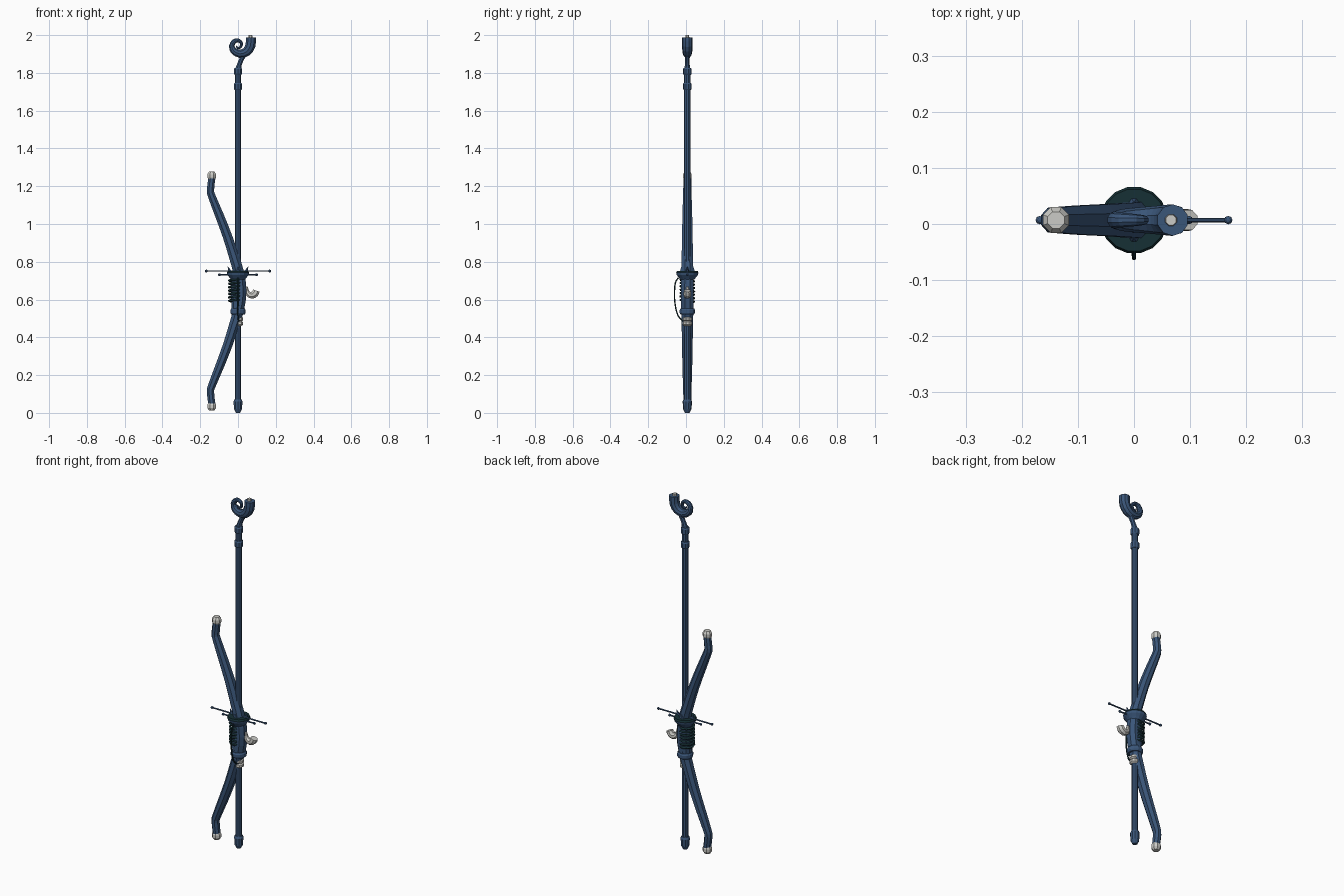
import bpy, bmesh, math
from mathutils import Vector

if "Cube" in bpy.data.objects:
    bpy.data.objects.remove(bpy.data.objects["Cube"])

Y0 = 0.007  # depth of the main axis


def material(name, rgb):
    m = bpy.data.materials.new(name)
    m.diffuse_color = (*rgb, 1)
    m.use_nodes = True
    m.node_tree.nodes["Principled BSDF"].inputs["Base Color"].default_value = m.diffuse_color
    return m


BLUE = material("navy blue", (0.042, 0.092, 0.19))
TEAL = material("dark teal", (0.008, 0.03, 0.036))
BONE = material("bone white", (0.60, 0.60, 0.57))


def finish(bm, name, mats, rule=None):
    bmesh.ops.recalc_face_normals(bm, faces=bm.faces)
    bm.normal_update()
    me = bpy.data.meshes.new(name)
    for m in mats:
        me.materials.append(m)
    if rule:
        for f in bm.faces:
            f.material_index = rule(f)
    bm.to_mesh(me)
    bm.free()
    ob = bpy.data.objects.new(name, me)
    bpy.context.collection.objects.link(ob)
    return ob


def smooth_path(pts, steps):
    """Catmull-Rom through tuples (coordinates and radius together)."""
    p = [pts[0]] + list(pts) + [pts[-1]]
    out = []
    for i in range(1, len(p) - 2):
        for s in range(steps):
            t = s / steps
            out.append(tuple(0.5 * (2 * b + (c - a) * t + (2 * a - 5 * b + 4 * c - d) * t * t
                                    + (3 * b - a - 3 * c + d) * t ** 3)
                             for a, b, c, d in zip(*p[i - 1:i + 3])))
    return out + [tuple(pts[-1])]


def sweep(name, pts, mat, sides=8, steps=1, side=(0, 1, 0), wide=1.0):
    """Tube through (x, y, z, radius) points lying in a plane with normal 'side'."""
    pts = smooth_path(pts, steps)
    b = Vector(side)
    bm = bmesh.new()
    rings = []
    for i, q in enumerate(pts):
        tan = Vector(pts[min(i + 1, len(pts) - 1)][:3]) - Vector(pts[max(i - 1, 0)][:3])
        n = b.cross(tan.normalized())
        rings.append([bm.verts.new(Vector(q[:3]) + q[3] * (
            n * math.cos(a) + b * math.sin(a) * wide))
            for a in (math.tau * (k + 0.5) / sides for k in range(sides))])
    for r, s in zip(rings, rings[1:]):
        for k in range(sides):
            bm.faces.new((r[k], r[k - 1], s[k - 1], s[k]))
    bm.faces.new(rings[0])
    bm.faces.new(rings[-1])
    return finish(bm, name, [mat])


def turned(name, prof, mat, x=0, sides=10):
    """Vertical turned part from (radius, z) pairs."""
    return sweep(name, [(x, Y0, z, r) for r, z in prof], mat, sides)


def ball(name, loc, r, mat):
    bm = bmesh.new()
    bmesh.ops.create_uvsphere(bm, u_segments=8, v_segments=6, radius=r)
    bmesh.ops.translate(bm, vec=loc, verts=bm.verts)
    return finish(bm, name, [mat])


# Staff with foot cap and collars
turned("staff", [(0.017, 0.05), (0.017, 1.82)], BLUE)
turned("foot_cap", [(0.012, 0.0), (0.022, 0.02), (0.025, 0.06), (0.02, 0.072)], BLUE)
for i, z in enumerate((1.71, 1.79)):
    turned(f"collar_{i}", [(0.019, z), (0.023, z + 0.006), (0.023, z + 0.03), (0.019, z + 0.037)], BLUE)

# Neck and curled horn on top
sweep("horn_neck", [(0, Y0, 1.81, 0.019), (0.006, Y0, 1.84, 0.014),
                    (0.018, Y0, 1.87, 0.013), (0.032, Y0, 1.9, 0.016)], BLUE, 8, 2)
horn = [(0.069, 1.988, 0.026), (0.066, 1.945, 0.026), (0.045, 1.912, 0.024),
        (0.01, 1.901, 0.021), (-0.022, 1.916, 0.018), (-0.033, 1.943, 0.014),
        (-0.02, 1.967, 0.012), (0.002, 1.972, 0.010), (0.018, 1.957, 0.008),
        (0.014, 1.937, 0.007), (-0.002, 1.932, 0.005), (-0.008, 1.944, 0.003)]
sweep("curled_horn", [(x, Y0, z, r * 1.08) for x, z, r in horn], BLUE, 10, 2)
sweep("horn_mouth_stud", [(0.066, Y0, 1.98, 0.012), (0.066, Y0, 2.0, 0.01)], BONE)

# Bow: one continuous stave, mirrored about its middle height
MID = 0.645
half = [(-0.137, 0.605, 0.020), (-0.146, 0.535, 0.021), (-0.138, 0.50, 0.022),
        (-0.098, 0.40, 0.025), (-0.056, 0.29, 0.027), (-0.022, 0.185, 0.029),
        (0.004, 0.095, 0.031)]
stave = [(x, Y0, MID + h, r) for x, h, r in half] + [(0.015, Y0, MID, 0.032)] \
    + [(x, Y0, MID - h, r) for x, h, r in reversed(half)]
sweep("bow_stave", stave, BLUE, 8, 2, wide=1.12)
for s, nm in ((1, "upper"), (-1, "lower")):
    sweep(f"{nm}_bow_tip", [(-0.139, Y0, MID + s * h, r) for h, r in
                            ((0.593, 0.021), (0.602, 0.025), (0.618, 0.025), (0.632, 0.016))], BONE)

# Grip: core, coiled wrap and lower collar
turned("grip_core", [(0.03, 0.53), (0.034, 0.6), (0.034, 0.68), (0.03, 0.72)], BLUE, -0.004)
coil = [(-0.012 + 0.036 * math.cos(a), Y0 + 0.036 * math.sin(a), 0.585 + 0.125 * a / (7 * math.tau))
        for a in (math.tau * k / 12 for k in range(7 * 12 + 1))]
cu = bpy.data.curves.new("coiled_wrap", 'CURVE')
cu.dimensions = '3D'
cu.bevel_depth = 0.0065
cu.bevel_resolution = 0
sp = cu.splines.new('POLY')
sp.points.add(len(coil) - 1)
for p, c in zip(sp.points, coil):
    p.co = (*c, 1)
cu.materials.append(TEAL)
bpy.context.collection.objects.link(bpy.data.objects.new("coiled_wrap", cu))
turned("lower_collar", [(0.037, 0.522), (0.042, 0.53), (0.042, 0.545), (0.037, 0.553)], BLUE, 0.0, 12)

# Cup-shaped guard with dark upper face, spikes and rods
guard = turned("guard", [(0.038, 0.705), (0.045, 0.715), (0.057, 0.73), (0.06, 0.742), (0.056, 0.752)], BLUE, 0, 16)
guard.data.materials.append(TEAL)
for f in guard.data.polygons:
    if f.normal.z > 0.3:
        f.material_index = 1
for s in (1, -1):
    sweep("guard_spike", [(s * 0.042, Y0, 0.745, 0.012), (s * 0.054, Y0, 0.775, 0.001)], BLUE, 6)
    sweep("guard_spike", [(0, Y0 + s * 0.03, 0.745, 0.012), (0, Y0 + s * 0.032, 0.772, 0.001)],
          BLUE, 6, side=(1, 0, 0))
for nm, reach, z, r in (("long", 0.168, 0.751, 0.004), ("short", 0.098, 0.732, 0.004)):
    sweep(f"{nm}_rod", [(-reach, Y0, z, r), (reach, Y0, z, r)], BLUE, 6)
    for s in (1, -1):
        ball(f"{nm}_rod_end", (s * reach, Y0, z), 0.0075, BLUE)

# Small white curved horn on the grip
sweep("side_horn", [(0.046, Y0, 0.668, 0.006), (0.047, Y0, 0.648, 0.011), (0.056, Y0, 0.629, 0.016),
                    (0.074, Y0, 0.622, 0.019), (0.09, Y0, 0.632, 0.021), (0.097, Y0, 0.647, 0.019)],
      BONE, 8, 2)

# Hanging cord in front and the bead it ties to
sweep("cord", [(0, -0.04, 0.715, 0.004), (0, -0.056, 0.69, 0.004), (0, -0.061, 0.63, 0.004),
               (0, -0.057, 0.57, 0.004), (0, -0.042, 0.515, 0.004), (0.004, -0.016, 0.485, 0.004)],
      TEAL, 6, 3, side=(1, 0, 0))
turned("bead", [(0.016, 0.46), (0.025, 0.467), (0.025, 0.48), (0.019, 0.486),
                (0.026, 0.492), (0.026, 0.503), (0.016, 0.512)], BONE, 0.003)
